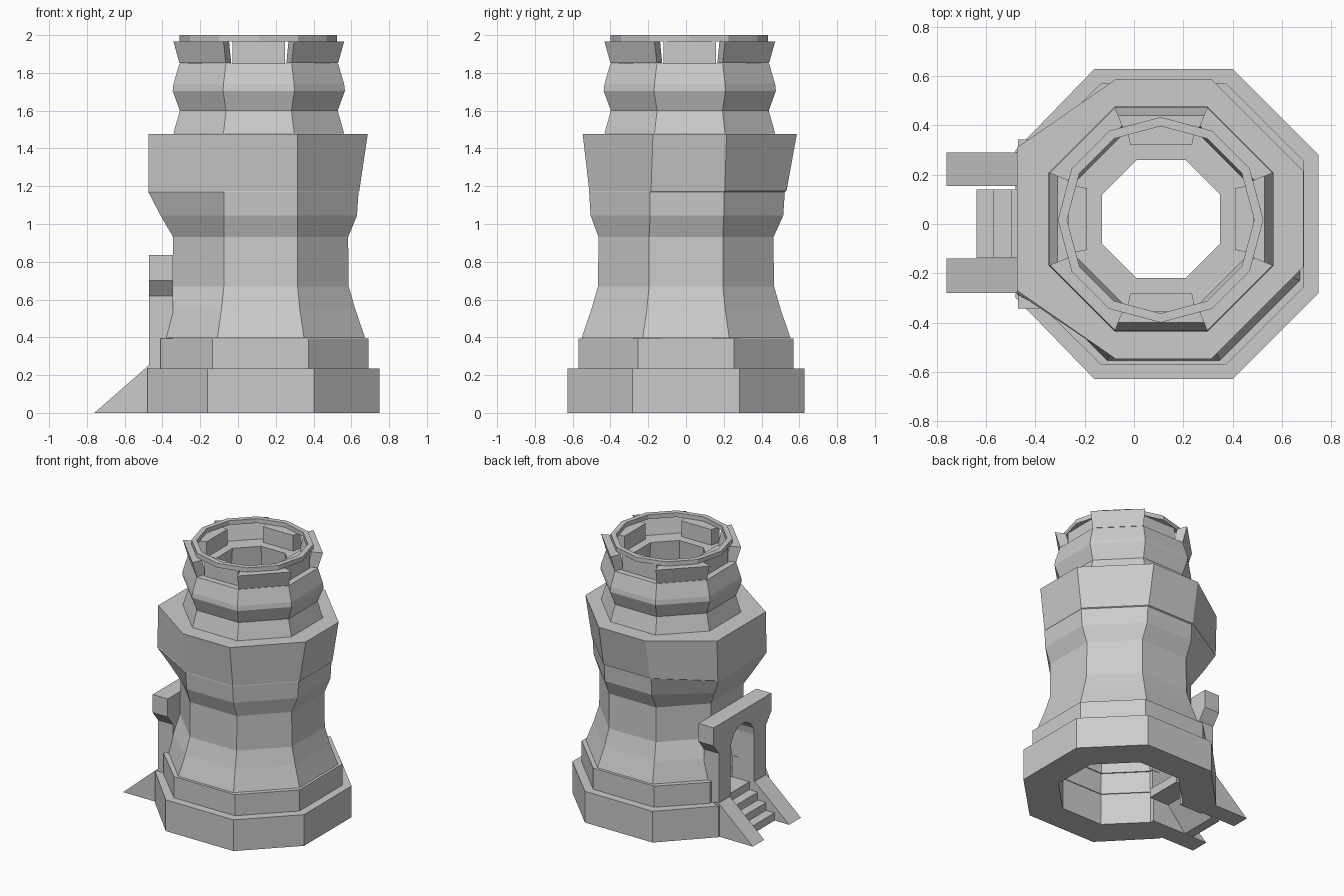
import bpy, bmesh, math
from mathutils import Vector

if "Cube" in bpy.data.objects:
    bpy.data.objects.remove(bpy.data.objects["Cube"])


def make(name, verts, faces):
    bm = bmesh.new()
    vs = [bm.verts.new(v) for v in verts]
    for f in faces:
        bm.faces.new([vs[i] for i in f])
    bmesh.ops.recalc_face_normals(bm, faces=bm.faces)
    me = bpy.data.meshes.new(name)
    bm.to_mesh(me)
    bm.free()
    ob = bpy.data.objects.new(name, me)
    bpy.context.collection.objects.link(ob)
    return ob


def prism(name, a, b):
    """Closed solid between two matching outlines."""
    n = len(a)
    faces = [tuple(range(n)), tuple(range(n, 2 * n))]
    faces += [(i, (i + 1) % n, (i + 1) % n + n, i + n) for i in range(n)]
    return make(name, a + b, faces)


def octagon(z, cx, cy, a, h=None, left=None, lh=None):
    """Octagon ring; the door side (-x) can be moved to its own plane."""
    h = h or a * math.tan(math.pi / 8)
    lx, lh = (left if left is not None else cx - a), lh or h
    return [(cx + a, cy - h, z), (cx + a, cy + h, z), (cx + h, cy + a, z), (cx - h, cy + a, z),
            (lx, cy + lh, z), (lx, cy - lh, z), (cx - h, cy - a, z), (cx + h, cy - a, z)]


def revolve_rings(name, rings):
    """Join rings into a closed hollow shell."""
    n, m = len(rings[0]), len(rings)
    faces = [(r * n + i, r * n + (i + 1) % n, (r + 1) % m * n + (i + 1) % n, (r + 1) % m * n + i)
             for r in range(m) for i in range(n)]
    return make(name, [v for r in rings for v in r], faces)


X, U, V = 0.12, 0.11, 0.02   # lower centre x, upper centre x and y

# plinth courses
base = revolve_rings("base_course", [
    octagon(0, X, 0, 0.628, 0.282, -0.48, 0.3), octagon(0.235, X, 0, 0.628, 0.282, -0.48, 0.3),
    octagon(0.235, X, 0, 0.41), octagon(0, X, 0, 0.41)])
second = revolve_rings("second_course", [
    octagon(0.236, X, 0, 0.57, 0.254, -0.41, 0.3), octagon(0.395, X, 0, 0.57, 0.254, -0.41, 0.3),
    octagon(0.395, X, 0, 0.405), octagon(0.236, X, 0, 0.405)])

# waisted tower body with overhanging upper storey
body = revolve_rings("tower_body", [
    octagon(0.397, X, 0, 0.553, None, -0.38, 0.28),
    octagon(0.545, X, 0, 0.502, None, -0.352, 0.27),
    octagon(0.67, X, 0, 0.466, 0.195),
    octagon(0.93, X, 0, 0.463, 0.195),
    octagon(1.045, X, 0.005, 0.51, 0.195, -0.41, 0.24),
    octagon(1.17, X, 0.005, 0.518, 0.195, -0.475, 0.29),
    octagon(1.175, X, 0.01, 0.522, 0.195, -0.475, 0.29),
    octagon(1.477, X, V, 0.567, 0.195, -0.475, 0.29),
    octagon(1.477, U, V, 0.36),
    octagon(1.17, X, 0.01, 0.37),
    octagon(0.67, X, 0, 0.38),
    octagon(0.397, X, 0, 0.40)])

# zigzag upper tower
revolve_rings("upper_tower", [
    octagon(z, U, V, a) for z, a in
    [(1.479, 0.452), (1.6, 0.418), (1.705, 0.456), (1.74, 0.452), (1.85, 0.42),
     (1.85, 0.24), (1.479, 0.27)]])

# flared battlements on the diagonal sides
low, high = octagon(1.852, U, V, 0.42), octagon(1.967, U, V, 0.452)
c = Vector((U, V, 0))


def inward(p, s):
    return (U + (p[0] - U) * s, V + (p[1] - V) * s, p[2])


for i in (1, 3, 5, 7):
    j = (i + 1) % 8
    prism("battlement", [low[i], low[j], inward(low[j], 0.84), inward(low[i], 0.84)],
          [high[i], high[j], inward(high[j], 0.84), inward(high[i], 0.84)])

# recessed blocks on the straight sides
for k in range(4):
    ca, sa = round(math.cos(k * math.pi / 2)), round(math.sin(k * math.pi / 2))
    plan = [(0.30, -0.125), (0.375, -0.14), (0.375, 0.14), (0.30, 0.125)]
    plan = [(U + p * ca - q * sa, V + p * sa + q * ca) for p, q in plan]
    prism("recessed_block", [(x, y, 1.85) for x, y in plan], [(x, y, 1.968) for x, y in plan])


# twelve-sided top ring
def circle(r, z):
    return [(U - 0.002 + r * math.cos(i * math.pi / 6), V - 0.003 + r * math.sin(i * math.pi / 6), z)
            for i in range(12)]


revolve_rings("top_ring", [circle(0.417, 1.967), circle(0.417, 2.0), circle(0.38, 2.0), circle(0.38, 1.967)])


# doorway cut through the wall
def arch(w, z0, spring):
    pts = [(w * math.cos(i * math.pi / 8), spring + w * math.sin(i * math.pi / 8)) for i in range(9)]
    return [(w, z0)] + pts + [(-w, z0)]


cut = arch(0.141, -0.1, 0.6)
cutter = prism("door_cutter", [(-0.9, y, z) for y, z in cut], [(-0.15, y, z) for y, z in cut])
cutter.hide_render = True
for ob in (base, second, body):
    mod = ob.modifiers.new("doorway", 'BOOLEAN')
    mod.object, mod.operation, mod.solver = cutter, 'DIFFERENCE', 'EXACT'
    bpy.context.view_layer.objects.active = ob
    bpy.ops.object.modifier_apply(modifier=mod.name)
bpy.data.objects.remove(cutter)

# door frame with wide lintel
outer = [(-0.28, 0.236), (-0.28, 0.62), (-0.343, 0.70), (-0.343, 0.836),
         (0.343, 0.836), (0.343, 0.70), (0.28, 0.62), (0.28, 0.236)]
frame = outer + arch(0.14, 0.236, 0.6)
prism("door_frame", [(-0.47, y, z) for y, z in frame], [(-0.345, y, z) for y, z in frame])

# steps
steps = [(-0.64, 0.0)]
for k in range(4):
    steps += [(-0.64 + 0.07 * k, 0.059 * (k + 1)), (-0.57 + 0.07 * k, 0.059 * (k + 1))]
steps[-1] = (-0.26, 0.236)
steps += [(-0.26, 0.17), (-0.42, 0.17), (-0.57, 0.0)]
prism("steps", [(x, -0.138, z) for x, z in steps], [(x, 0.14, z) for x, z in steps])

# sloping stair cheeks
cheek = [(-0.76, 0), (-0.475, 0.25), (-0.44, 0.25), (-0.44, 0)]
for y0, y1 in ((-0.28, -0.14), (0.155, 0.29)):
    prism("stair_cheek", [(x, y0, z) for x, z in cheek], [(x, y1, z) for x, z in cheek])
